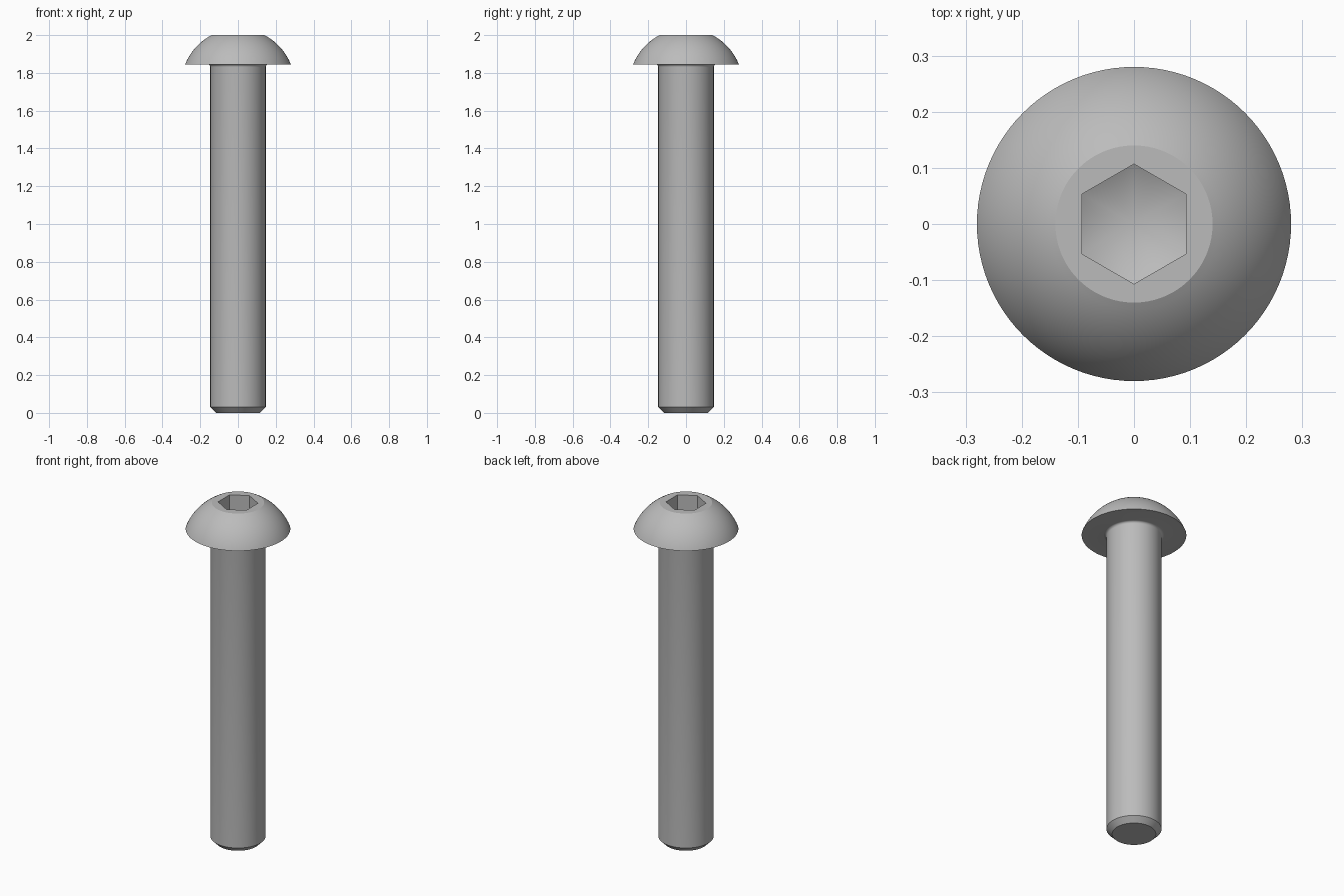
import bpy, bmesh, math

cube = bpy.data.objects.get("Cube")
if cube:
    bpy.data.objects.remove(cube, do_unlink=True)

SEG = 96
HEAD_BASE, TOP = 1.845, 2.0
APOTHEM, CONE_APEX, CONE_SLOPE = 0.0925, 1.855, 0.52

# Plain steel
steel = bpy.data.materials.new("steel_grey")
steel.use_nodes = True
grey = (0.5, 0.5, 0.5, 1)
steel.diffuse_color = grey
steel.node_tree.nodes["Principled BSDF"].inputs["Base Color"].default_value = grey


def circle(r, z):
    return lambda a: (r, z)


def hex_radius(a):
    # Corners point along +y and -y
    return APOTHEM / math.cos((a + math.pi / 6) % (math.pi / 3) - math.pi / 6)


def socket_rim(a):
    return hex_radius(a), TOP


def socket_foot(a):
    r = hex_radius(a)
    return r, CONE_APEX + CONE_SLOPE * r


def loft(name, rings, low_z, high_z):
    """Join rings of SEG points, closing each end with a fan."""
    bm = bmesh.new()
    angles = [2 * math.pi * i / SEG for i in range(SEG)]
    loops = []
    for ring in rings:
        points = [(a, *ring(a)) for a in angles]
        loops.append([bm.verts.new((r * math.cos(a), r * math.sin(a), z))
                      for a, r, z in points])
    for low, high in zip(loops, loops[1:]):
        for i in range(SEG):
            j = (i + 1) % SEG
            bm.faces.new((low[i], low[j], high[j], high[i]))
    for loop, z in ((loops[0], low_z), (loops[-1], high_z)):
        tip = bm.verts.new((0, 0, z))
        for i in range(SEG):
            bm.faces.new((loop[i], loop[(i + 1) % SEG], tip))
    bmesh.ops.recalc_face_normals(bm, faces=bm.faces)
    mesh = bpy.data.meshes.new(name)
    bm.to_mesh(mesh)
    bm.free()
    mesh.materials.append(steel)
    obj = bpy.data.objects.new(name, mesh)
    bpy.context.collection.objects.link(obj)
    bpy.ops.object.select_all(action="DESELECT")
    obj.select_set(True)
    bpy.context.view_layer.objects.active = obj
    bpy.ops.object.shade_smooth_by_angle(angle=math.radians(25))
    return obj


# Chamfered shank with a small fillet under the head
rings = [circle(0.117, 0), circle(0.147, 0.03), circle(0.147, 1.831)]
for i in range(1, 6):
    t = math.pi / 2 * i / 5
    rings.append(circle(0.161 - 0.014 * math.cos(t), 1.831 + 0.014 * math.sin(t)))

# Domed head: a slice of a sphere with a flat top
centre_z, radius = 1.733, 0.3015
start = math.asin((HEAD_BASE - centre_z) / radius)
end = math.asin((TOP - centre_z) / radius)
for i in range(17):
    t = start + (end - start) * i / 16
    rings.append(circle(radius * math.cos(t), centre_z + radius * math.sin(t)))

# Hexagonal socket with a conical floor
rings += [socket_rim, socket_foot]
loft("button_head_bolt", rings, 0, CONE_APEX)
